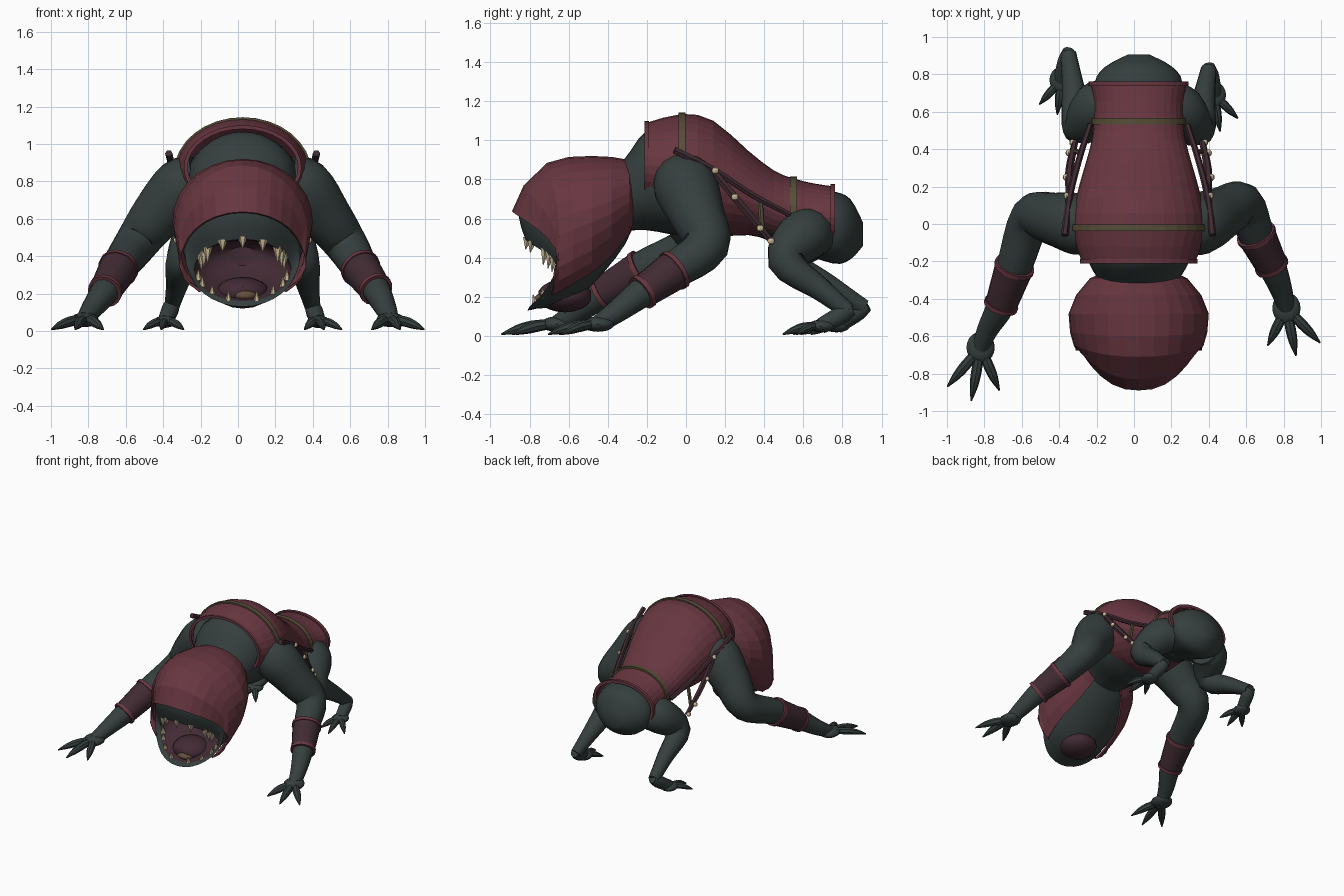
import bpy, bmesh, math
from mathutils import Vector

if "Cube" in bpy.data.objects:
    bpy.data.objects.remove(bpy.data.objects["Cube"])

MID = 0.025   # body centre line


def material(name, *rgb):
    m = bpy.data.materials.new(name)
    m.use_nodes = True
    m.diffuse_color = (*rgb, 1)
    bsdf = m.node_tree.nodes["Principled BSDF"]
    bsdf.inputs["Base Color"].default_value = (*rgb, 1)
    bsdf.inputs["Roughness"].default_value = 0.8
    return m


SKIN = material("dark grey green skin", .036, .05, .048)
CLOTH = material("maroon cloth", .138, .037, .052)
LEATHER = material("dark plum leather", .052, .024, .032)
MOUTH = material("mouth purple", .055, .023, .034)
OLIVE = material("olive strap", .095, .075, .04)
BONE = material("bone", .6, .48, .3)
TAN = material("tongue brown", .14, .08, .047)


def spline(keys, n):
    """Catmull-Rom through tuples of any length."""
    out = []
    last = len(keys) - 1
    for i in range(last):
        a, b, c, d = (keys[max(i - 1, 0)], keys[i], keys[i + 1], keys[min(i + 2, last)])
        for s in range(n):
            t = s / n
            out.append(tuple(
                q + .5 * t * (r - p + t * (2 * p - 5 * q + 4 * r - w + t * (3 * (q - r) + w - p)))
                for p, q, r, w in zip(a, b, c, d)))
    return out + [tuple(keys[-1])]


def skin_rings(name, rings, mat, closed=True, caps=(True, True), smooth=True):
    """Bridge rings of points into one surface."""
    bm = bmesh.new()
    rows = [[bm.verts.new(p) for p in ring] for ring in rings]
    count = len(rows[0])
    for a, b in zip(rows, rows[1:]):
        for j in range(count if closed else count - 1):
            k = (j + 1) % count
            bm.faces.new((a[j], a[k], b[k], b[j]))
    if caps[0]:
        bm.faces.new(rows[0][::-1])
    if caps[1]:
        bm.faces.new(rows[-1])
    mesh = bpy.data.meshes.new(name)
    bm.to_mesh(mesh)
    bm.free()
    mesh.materials.append(mat)
    ob = bpy.data.objects.new(name, mesh)
    bpy.context.collection.objects.link(ob)
    if smooth:
        bpy.ops.object.select_all(action='DESELECT')
        ob.select_set(True)
        bpy.context.view_layer.objects.active = ob
        bpy.ops.object.shade_smooth_by_angle(angle=math.radians(40))
    return ob


def tube(name, keys, mat, sides=12, n=4):
    """Sweep a circle along (x, y, z, radius) keys."""
    keys = spline(keys, n)
    pts = [Vector(k[:3]) for k in keys]
    tangents = [(pts[min(i + 1, len(pts) - 1)] - pts[max(i - 1, 0)]).normalized()
                for i in range(len(pts))]
    turn = tangents[0].to_track_quat('Z', 'Y')
    rings = []
    for i, (p, t) in enumerate(zip(pts, tangents)):
        if i:
            turn = tangents[i - 1].rotation_difference(t) @ turn
        rings.append([p + turn @ (Vector((math.cos(a), math.sin(a), 0)) * max(keys[i][3], .001))
                      for a in (math.tau * j / sides for j in range(sides))])
    return skin_rings(name, rings, mat)


def oval_point(key, a):
    """Point on an upright oval (y, z, rx, rz), with optional forward pulls of top and bottom."""
    y, z, rx, rz, *pulls = key
    top, bottom = pulls or (0, 0)
    c, s = math.cos(a), math.sin(a)
    pull = (top if s > 0 else bottom) * (1 - abs(c) ** 2.4)
    return Vector((MID + rx * c, y - pull, z + rz * s))


def loft(name, keys, mat, n=3, sides=32, arc=None, **options):
    """Loft ovals, listed from back to front; arc in degrees leaves the loft open."""
    lo, hi = arc or (0, 360)
    steps = sides + (1 if arc else 0)
    angles = [math.radians(lo + (hi - lo) * j / sides) for j in range(steps)]
    rings = [[oval_point(k, a) for a in angles] for k in spline(keys, n)]
    return skin_rings(name, rings, mat, closed=arc is None, **options)


def ball(name, centre, size, mat, segments=16):
    """Ellipsoid lofted from circles along its y axis."""
    rings = []
    for i in range(1, 10):
        t = math.pi * i / 10
        rings.append([Vector((centre[0] + size[0] * math.sin(t) * math.cos(a),
                              centre[1] + size[1] * math.cos(t),
                              centre[2] + size[2] * math.sin(t) * math.sin(a)))
                      for a in (math.tau * j / segments for j in range(segments))])
    return skin_rings(name, rings, mat)


# Body from rump to neck
loft("body", [(.905, .52, .06, .06), (.84, .545, .18, .155), (.75, .555, .235, .185),
              (.55, .61, .21, .17), (.3, .715, .27, .19), (.12, .77, .31, .25),
              (-.04, .785, .31, .27), (-.2, .795, .27, .255), (-.33, .71, .2, .175),
              (-.45, .66, .18, .14)], SKIN)

# Shirt with hem and collar bands
SHIRT = [(.75, .605, .255, .16), (.65, .61, .24, .17), (.55, .63, .24, .175),
         (.45, .665, .25, .18), (.32, .73, .285, .215), (.14, .805, .335, .295),
         (-.02, .845, .36, .29), (-.2, .875, .305, .215)]
loft("shirt", SHIRT, CLOTH, n=2, caps=(False, False), smooth=False)


def band(name, key, width, grow, mat):
    y, z, rx, rz = key
    keys = [(y + s * width, z, rx + g, rz + g)
            for s, g in ((1, -grow), (1, grow), (-1, grow), (-1, -grow))]
    loft(name, keys, mat, n=1, caps=(False, False), smooth=False)


band("shirt_hem", SHIRT[0], .012, .012, CLOTH)
band("collar", SHIRT[-1], .012, .01, CLOTH)
band("waist_strap", SHIRT[2], .018, .01, OLIVE)
band("chest_strap", SHIRT[6], .018, .008, OLIVE)

# Head, lips and open mouth
LIP = (-.65, .325, .26, .165, .17, .14)
loft("head", [(-.25, .69, .1, .08, 0, 0), (-.31, .65, .22, .18, 0, 0), (-.42, .59, .305, .265, 0, 0),
              (-.54, .53, .335, .325, 0, 0), (-.61, .485, .322, .335, .04, .04),
              (-.65, .425, .31, .285, .16, .11), (-.66, .38, .3, .25, .2, .15), LIP],
     SKIN, n=2, caps=(True, False))
loft("mouth_cavity", [LIP, (-.61, .345, .24, .14, .08, .06), (-.54, .38, .2, .1, 0, 0),
                      (-.47, .4, .08, .05, 0, 0)], MOUTH, n=2, caps=(False, True))
ball("tongue", (MID, -.62, .205), (.145, .14, .085), MOUTH)
ball("tongue_patch", (MID + .015, -.725, .19), (.065, .05, .03), TAN)


# Teeth around the lip, with large fangs at the upper corners
def tooth(name, degrees, length, radius):
    p = oval_point(LIP, math.radians(degrees))
    p.x += (MID - p.x) * .06
    root = p.z - length * .2
    tube(name, [(p.x, p.y + .01, root, radius), (p.x, p.y, root + length, .002)],
         BONE, sides=6, n=1)


for mirror in (False, True):
    for a in (25, 32, 40):
        tooth("corner_fang", 180 - a if mirror else a, -.085, .026)
    tooth("upper_tooth", 180 - 64 if mirror else 64, -.06, .027)
    for a in (14, 28, 48, 72):
        tooth("lower_tooth", 180 + a if mirror else -a, .055, .02)
tooth("upper_tooth", 90, -.06, .027)

# Hood, open below and in front, with sides hanging clear of the jaw
hood = loft("hood", [(-.25, .72, .17, .11, 0, 0), (-.29, .69, .26, .21, 0, 0),
                     (-.38, .635, .335, .28, 0, 0), (-.48, .59, .375, .33, 0, 0),
                     (-.58, .555, .367, .36, .02, 0), (-.65, .52, .347, .365, .06, 0),
                     (-.66, .46, .335, .31, .17, .02), (-.66, .4, .322, .237, .23, .04)],
            CLOTH, n=1, sides=22, arc=(-54, 234), caps=(False, False), smooth=False)
for v in hood.data.vertices:
    v.co.x += (v.co.x - MID) * max(0, .45 - v.co.z) * .8
thick = hood.modifiers.new("thickness", 'SOLIDIFY')
thick.thickness = .012


def digits(name, palm, tips, lift, radius):
    """Clawed fingers or toes fanned out from a flattened palm."""
    palm = Vector(palm)
    ball(name + "_palm", palm, (radius * 2.7, radius * 3, radius * 1.4), SKIN)
    for tip in tips:
        end = Vector((*tip, .008))
        root = palm.lerp(end, .15)
        knuckle = palm.lerp(end, .45)
        nail = palm.lerp(end, .72)
        tube(name, [(root.x, root.y, palm.z, radius * .9),
                    (knuckle.x, knuckle.y, lift, radius),
                    (nail.x, nail.y, lift * .65, radius * .8),
                    (*end, .004)], SKIN, sides=8, n=3)


def cuff(side, top, bottom):
    top, bottom = Vector(top), Vector(bottom)
    axis = (bottom - top).normalized() * .012
    tube(side + "_cuff", [(*top, .104), (*bottom, .086)], LEATHER, sides=16, n=1)
    for end, r in ((top, .109), (bottom, .093)):
        tube(side + "_cuff_band", [(*(end - axis), r), (*(end + axis), r)], CLOTH, sides=16, n=1)


def arm(side, shoulder, cuff_top, cuff_bottom, wrist, palm, tips):
    tube(side + "_arm", shoulder + [(*cuff_top, .095), (*cuff_bottom, .077), (*wrist, .058),
                                    (*palm, .045)], SKIN, sides=16)
    cuff(side, cuff_top, cuff_bottom)
    digits(side + "_finger", palm, tips, .05, .028)


def leg(side, thigh, ankle, ball_of_foot, tips):
    heel, toes = Vector(ankle), Vector(ball_of_foot)
    mid = Vector(thigh[-1][:3]).lerp(heel, .55)
    tube(side + "_leg", thigh + [(*mid, .06), (*heel, .042)], SKIN, sides=14)
    tube(side + "_foot", [(heel.x, heel.y + .02, heel.z + .01, .03), (*heel.lerp(toes, .2), .046),
                          (*heel.lerp(toes, .7), .044), (*toes, .04)], SKIN)
    digits(side + "_toe", ball_of_foot, tips, .045, .023)


# Arms, each with its own reach
arm("left", [(.26, -.02, .8, .14), (.35, 0, .76, .165), (.47, .06, .61, .14), (.58, .105, .46, .115)],
    (.655, -.06, .335), (.735, -.22, .225), (.79, -.36, .12), (.815, -.45, .06),
    [(.715, -.65), (.866, -.705), (.995, -.635)])
arm("right", [(-.21, -.02, .8, .14), (-.3, 0, .76, .165), (-.44, .03, .61, .14), (-.55, .03, .46, .115)],
    (-.64, -.23, .335), (-.71, -.43, .215), (-.78, -.56, .12), (-.82, -.66, .06),
    [(-.72, -.89), (-.87, -.945), (-.998, -.87)])

# Hind legs
leg("left", [(.17, .66, .52, .12), (.255, .6, .51, .135), (.345, .51, .38, .092)],
    (.4, .83, .125), (.43, .69, .05), [(.355, .55), (.46, .495), (.555, .565)])
leg("right", [(-.12, .66, .52, .12), (-.205, .62, .51, .135), (-.295, .52, .38, .092)],
    (-.35, .91, .145), (-.39, .77, .05), [(-.29, .64), (-.41, .585), (-.505, .64)])

# Harness straps and studs on both flanks
for side, s in (("left", 1), ("right", -1)):
    def flank(*keys):
        return [(MID + s * x, y, z, r) for x, y, z, r in keys]
    tube(side + "_long_strap", flank((.395, -.06, .95, .02), (.37, .14, .85, .018),
                                     (.32, .34, .72, .017), (.26, .53, .62, .016)), LEATHER, sides=6)
    tube(side + "_hanging_strap", flank((.37, .14, .84, .019), (.37, .29, .66, .022),
                                        (.34, .44, .48, .017)), LEATHER, sides=6)
    tube(side + "_link_strap", flank((.31, .38, .68, .014), (.34, .39, .54, .014)), OLIVE, sides=6)
    for x, y, z in ((.385, .15, .845), (.39, .25, .71), (.375, .38, .55), (.355, .435, .485)):
        ball(side + "_stud", (MID + s * x, y, z), (.016, .018, .018), BONE, segments=8)
